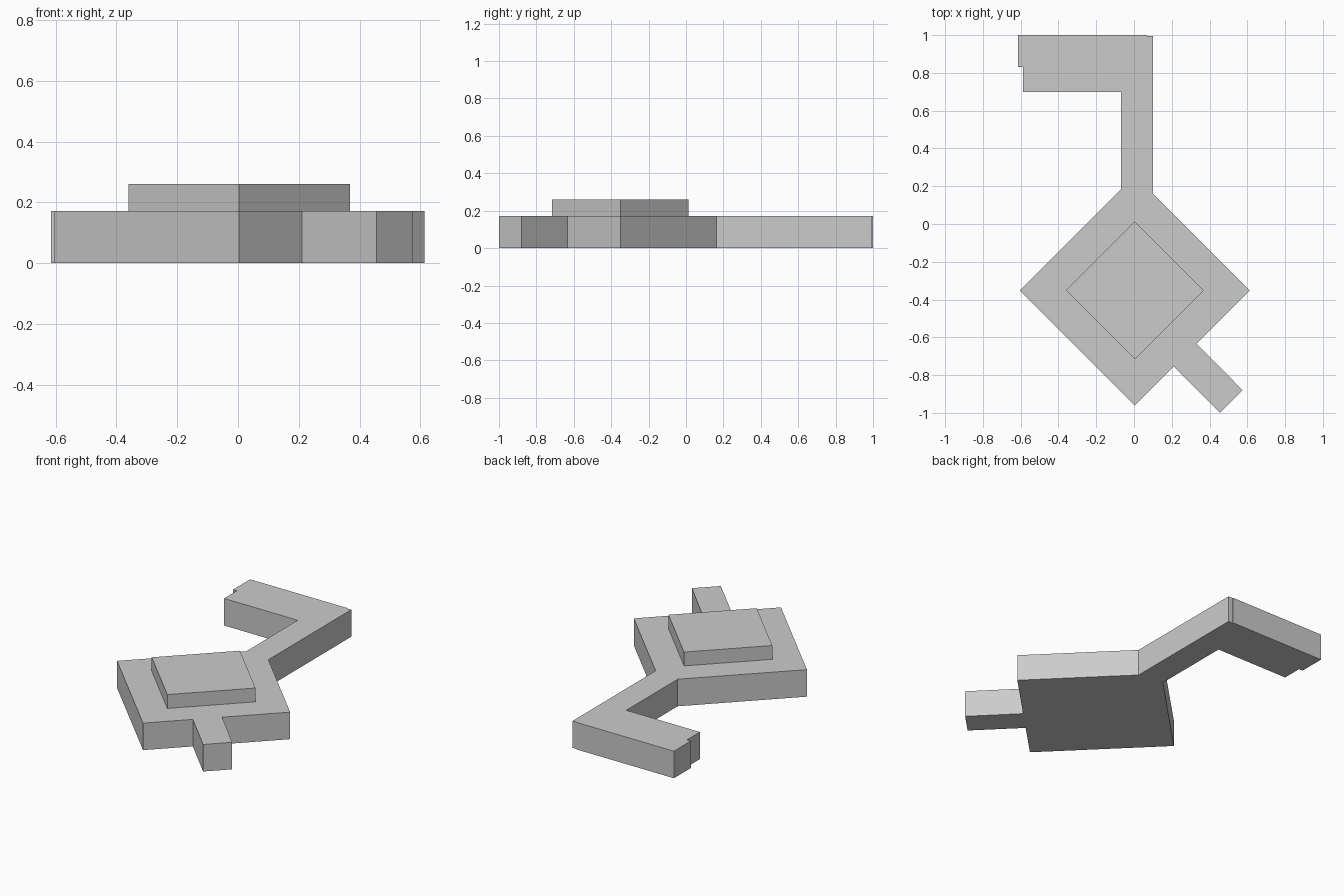
import bpy
import bmesh

cube = bpy.data.objects.get("Cube")
if cube:
    bpy.data.objects.remove(cube, do_unlink=True)

# One plain grey for everything
grey = bpy.data.materials.new("plain grey")
grey.use_nodes = True
colour = (0.6, 0.6, 0.6, 1)
grey.diffuse_color = colour
grey.node_tree.nodes["Principled BSDF"].inputs["Base Color"].default_value = colour


def slab(name, outline, bottom, top):
    """Extrude a flat outline into a closed slab."""
    bm = bmesh.new()
    base = bm.faces.new([bm.verts.new((x, y, bottom)) for x, y in outline])
    sides = bmesh.ops.extrude_face_region(bm, geom=[base], use_keep_orig=True)
    raised = [v for v in sides["geom"] if isinstance(v, bmesh.types.BMVert)]
    bmesh.ops.translate(bm, verts=raised, vec=(0, 0, top - bottom))
    bmesh.ops.recalc_face_normals(bm, faces=bm.faces)
    mesh = bpy.data.meshes.new(name)
    bm.to_mesh(mesh)
    bm.free()
    mesh.materials.append(grey)
    obj = bpy.data.objects.new(name, mesh)
    bpy.context.collection.objects.link(obj)
    return obj


CX, CY = 0.004, -0.351
BODY, TIER = 0.609, 0.365
PLATE_TOP, TIER_TOP = 0.172, 0.26

# Outline pieces, counter-clockwise from the front corner of the diamond
front_tab = [(0.21, -0.754), (0.455, -1), (0.575, -0.88), (0.331, -0.633)]
bent_arm = [(0.1, 0.162), (0.1, 0.995), (0.07, 0.995), (0.07, 1),
            (-0.615, 1), (-0.615, 0.83), (-0.588, 0.83), (-0.588, 0.7),
            (-0.07, 0.7), (-0.07, 0.184)]

# Diamond body with its tab and bent arm as one continuous plate
plate = ([(CX, CY - BODY)] + front_tab + [(CX + BODY, CY)]
         + bent_arm + [(CX - BODY, CY)])
slab("base_plate", plate, 0, PLATE_TOP)

# Smaller raised diamond on top of the body
tier = [(CX, CY - TIER), (CX + TIER, CY), (CX, CY + TIER), (CX - TIER, CY)]
slab("raised_tier", tier, PLATE_TOP, TIER_TOP)
